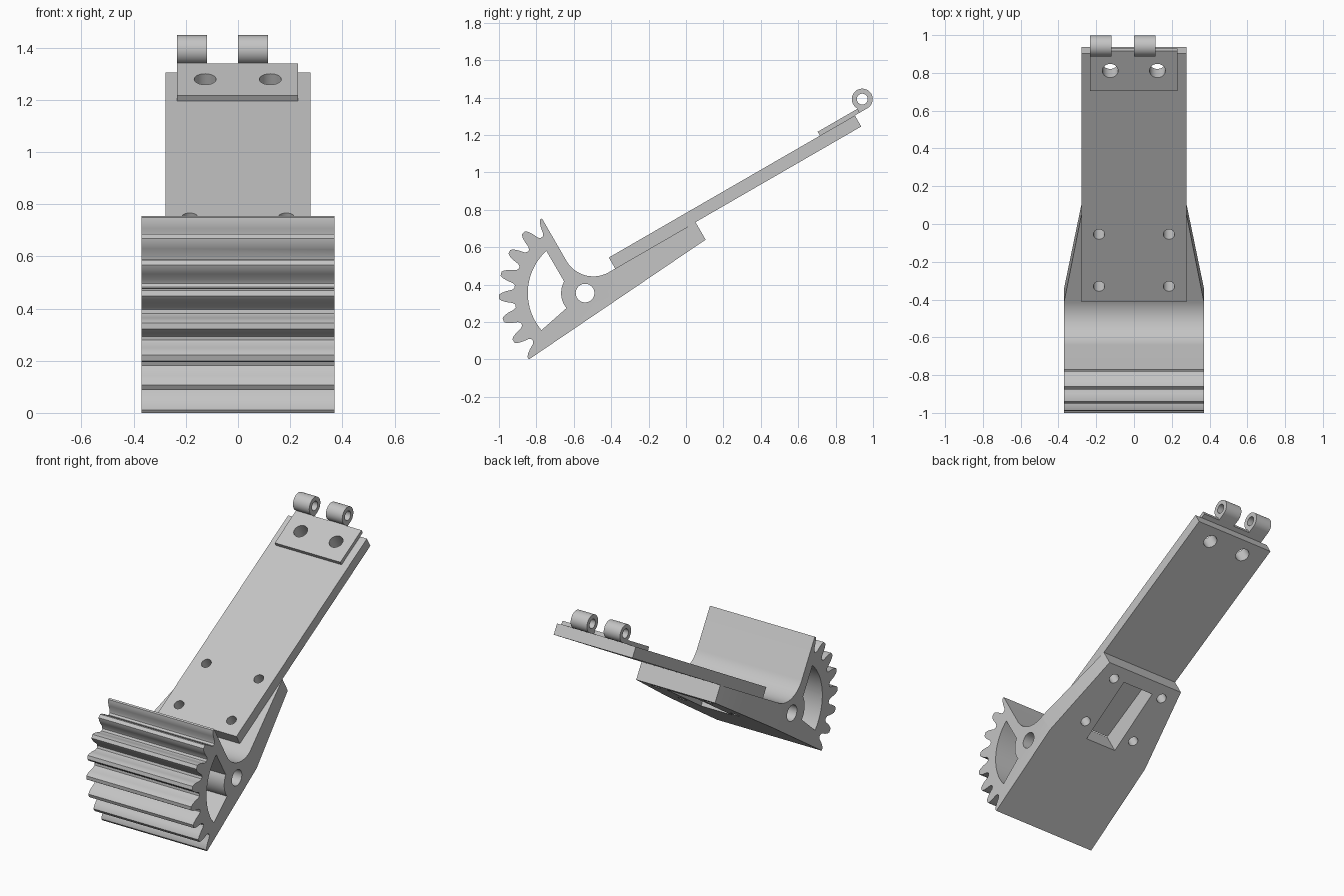
import bpy, bmesh
from math import radians, sin, cos

cube = bpy.data.objects.get("Cube")
if cube:
    bpy.data.objects.remove(cube, do_unlink=True)

mat = bpy.data.materials.new("light_grey")
mat.use_nodes = True
GREY = (0.55, 0.55, 0.55, 1)
mat.diffuse_color = GREY
mat.node_tree.nodes["Principled BSDF"].inputs["Base Color"].default_value = GREY

TILT = radians(30)          # everything is laid out along the arm, then tilted
PIVOT = (-0.29, 0.577)      # gear centre as (along arm, above arm)
ARM_LOW, ARM_TOP, LEAF_TOP = 0.61, 0.678, 0.702


def polar(center, r, deg):
    return (center[0] + r * cos(radians(deg)), center[1] + r * sin(radians(deg)))


def arc(center, r, start, end, steps=24):
    return [polar(center, r, start + (end - start) * i / steps) for i in range(steps + 1)]


def rect(a0, a1, b0, b1):
    return [(a0, b0), (a1, b0), (a1, b1), (a0, b1)]


def prism(name, pts, lo, hi, across=True):
    """Extrude a side profile across the width, or a plan outline through the thickness."""
    bm = bmesh.new()
    place = (lambda p, d: (d, *p)) if across else (lambda p, d: (*p, d))
    face = bm.faces.new([bm.verts.new(place(p, lo)) for p in pts])
    ext = bmesh.ops.extrude_face_region(bm, geom=[face])
    moved = [v for v in ext["geom"] if isinstance(v, bmesh.types.BMVert)]
    shift = (hi - lo, 0, 0) if across else (0, 0, hi - lo)
    bmesh.ops.translate(bm, verts=moved, vec=shift)
    bmesh.ops.recalc_face_normals(bm, faces=bm.faces)
    mesh = bpy.data.meshes.new(name)
    bm.to_mesh(mesh)
    bm.free()
    mesh.materials.append(mat)
    obj = bpy.data.objects.new(name, mesh)
    obj.rotation_euler.x = TILT
    bpy.context.collection.objects.link(obj)
    return obj


def select(obj):
    bpy.ops.object.select_all(action="DESELECT")
    obj.select_set(True)
    bpy.context.view_layer.objects.active = obj


def boolean(obj, cutter, operation="DIFFERENCE"):
    select(obj)
    mod = obj.modifiers.new("cut", "BOOLEAN")
    mod.operation, mod.solver, mod.object = operation, "EXACT", cutter
    bpy.ops.object.modifier_apply(modifier=mod.name)
    bpy.data.objects.remove(cutter, do_unlink=True)


def drill(obj, center, r, across=False):
    pts = arc(center, r, 0, 360, 32)[:-1]
    boolean(obj, prism("drill", pts, -1 if across else 0.2, 1, across))


# Sector gear and bracket: one side profile
TOOTH = [(6.7, 0.378), (5.2, 0.39), (3.9, 0.424), (2.7, 0.447), (1.4, 0.461)]
PITCH, LAST = 360 / 23, 7
profile = [(0.411, 0.502), (0.411, ARM_LOW)]
profile += arc((-0.124, 0.776), 0.166, 270, 180)
for k in range(LAST + 1):
    mid = 90 + PITCH * k
    if k > 0:
        profile += [polar(PIVOT, r, mid - a) for a, r in TOOTH]
    if k == 0:
        profile.append(polar(PIVOT, 0.461, mid))
    if k < LAST:
        profile += [polar(PIVOT, r, mid + a) for a, r in reversed(TOOTH)]
profile.append((-0.727, 0.42))
bracket = prism("gear_bracket", profile, -0.37, 0.37)

# Narrow the bracket towards the arm
half = [(0.4, -1), (0.37, -1), (0.37, -0.124), (0.278, 0.411), (0.278, 0.6)][1:]
outline = half + [(-x, u) for x, u in reversed(half)]
boolean(bracket, prism("outline", outline, 0, 1.5, False), "INTERSECT")

# Gear window, pivot hole and underside pocket
window = arc(PIVOT, 0.306, 102.6, 190.4) + arc(PIVOT, 0.128, 189, 121, 12)
boolean(bracket, prism("window", window, -1, 1))
drill(bracket, PIVOT, 0.05, True)
boolean(bracket, prism("pocket", rect(-0.11, 0.11, -0.088, 0.33), 0.2, 0.8, False))

# Arm plate and hinge leaf
arm = prism("arm_plate", rect(-0.085, 1.434, ARM_LOW, ARM_TOP), -0.278, 0.278)
leaf = prism("hinge_leaf", rect(1.218, 1.464, ARM_TOP, LEAF_TOP), -0.233, 0.23)

# Bolt holes
for x in (-0.185, 0.185):
    for u in (0.01, 0.328):
        for part in (bracket, arm):
            drill(part, (x, u), 0.03)
for x in (-0.126, 0.124):
    for part in (arm, leaf):
        drill(part, (x, 1.342), 0.042)

# Hinge knuckles
PIN = (1.512, 0.734)
knuckles = []
for side, x in (("right", -0.233), ("left", 0.0)):
    pts = arc(PIN, 0.056, -90, 215, 40) + [(1.464, LEAF_TOP), (1.464, ARM_TOP)]
    knuckle = prism(f"hinge_knuckle_{side}", pts, x, x + 0.115)
    drill(knuckle, PIN, 0.029, True)
    knuckles.append(knuckle)

for obj in [bracket, arm, leaf] + knuckles:
    select(obj)
    bpy.ops.object.shade_smooth_by_angle(angle=radians(25))
